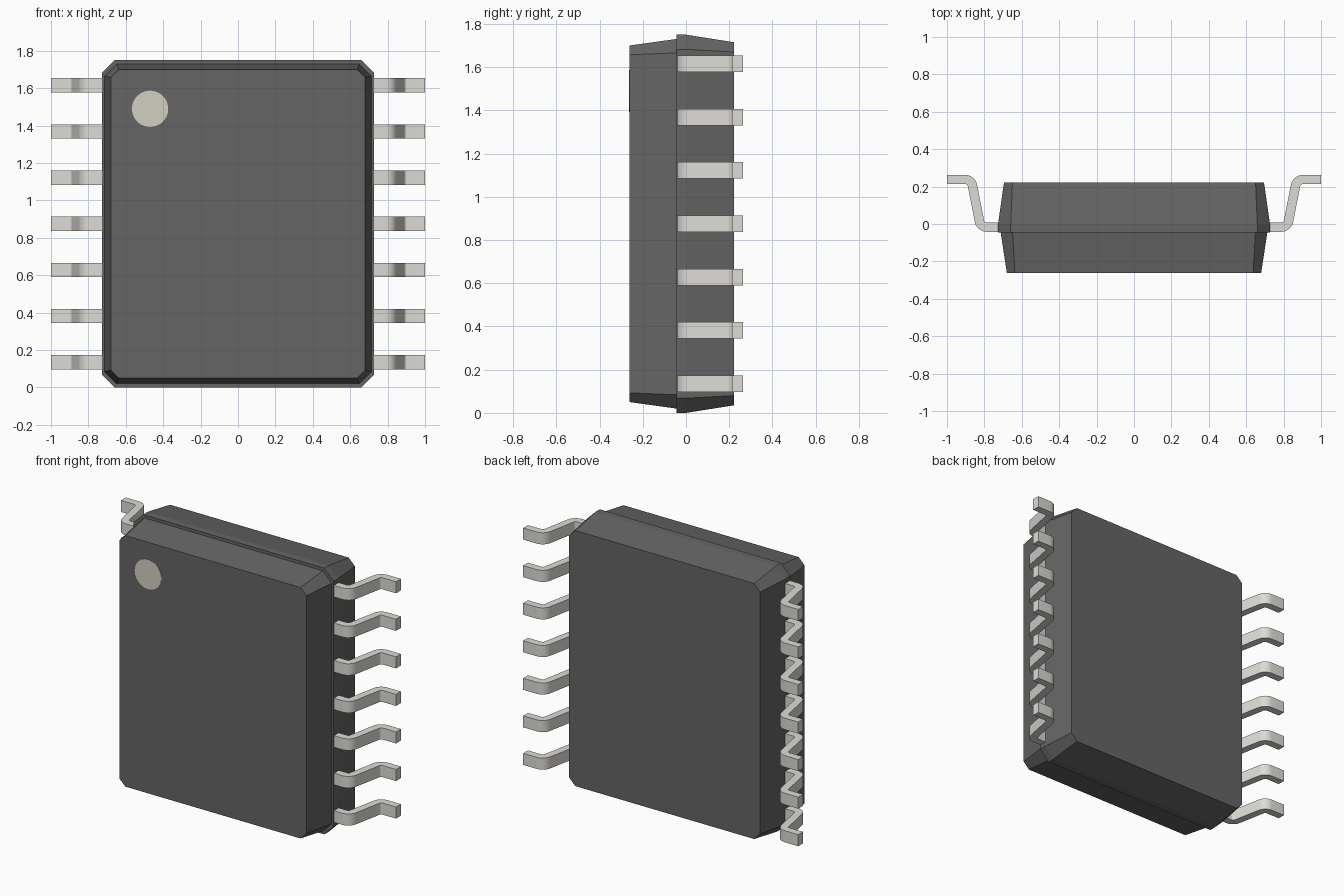
import bpy, bmesh, math
from mathutils import Vector

if "Cube" in bpy.data.objects:
    bpy.data.objects.remove(bpy.data.objects["Cube"])


def material(name, rgb):
    m = bpy.data.materials.new(name)
    m.diffuse_color = (*rgb, 1)
    m.use_nodes = True
    m.node_tree.nodes["Principled BSDF"].inputs["Base Color"].default_value = m.diffuse_color
    return m


RESIN = material("dark_resin", (0.13, 0.13, 0.13))
METAL = material("tinned_metal", (0.72, 0.71, 0.67))
MARK = material("mark_paint", (0.65, 0.62, 0.54))


def loft(name, rings, mat):
    """Closed solid skinned through equal-length rings of points."""
    bm = bmesh.new()
    loops = [[bm.verts.new(p) for p in ring] for ring in rings]
    n = len(loops[0])
    for a, b in zip(loops, loops[1:]):
        for i in range(n):
            bm.faces.new((a[i], a[(i + 1) % n], b[(i + 1) % n], b[i]))
    bm.faces.new(loops[0])
    bm.faces.new(loops[-1][::-1])
    bmesh.ops.recalc_face_normals(bm, faces=bm.faces)
    mesh = bpy.data.meshes.new(name)
    bm.to_mesh(mesh)
    bm.free()
    obj = bpy.data.objects.new(name, mesh)
    bpy.context.collection.objects.link(obj)
    mesh.materials.append(mat)
    return obj


MID = 0.875


def octagon(y, hx, hz, c):
    """Rectangle with cut corners in the plane of constant y."""
    pts = [(hx, hz - c), (hx - c, hz), (c - hx, hz), (-hx, hz - c),
           (-hx, c - hz), (c - hx, -hz), (hx - c, -hz), (hx, c - hz)]
    return [(x, y, MID + z) for x, z in pts]


# Moulded body: front half, parting ledge, back half
loft("chip_body", [octagon(-0.261, 0.68, 0.825, 0.043),
                   octagon(-0.045, 0.713, 0.855, 0.064),
                   octagon(-0.045, 0.727, 0.875, 0.068),
                   octagon(0.0, 0.727, 0.875, 0.068),
                   octagon(0.222, 0.695, 0.84, 0.045)], RESIN)

# Round orientation mark on the front face
disc = [(0.097 * math.cos(math.tau * i / 48) - 0.47,
         0.097 * math.sin(math.tau * i / 48) + 1.49) for i in range(48)]
loft("orientation_mark", [[(x, y, z) for x, z in disc] for y in (-0.263, -0.255)], MARK)


def gull_wing(half, radius=0.04, steps=6):
    """Outline of a bent strip: centre path with round bends, offset both ways."""
    path = [Vector(p) for p in ((0.65, -0.017), (0.82, -0.017), (0.87, 0.238), (1.0, 0.238))]
    left, right = [], []

    def add(p, normal):
        left.append(p + normal * half)
        right.append(p - normal * half)

    add(path[0], Vector((0, 1)))
    for a, b, c in zip(path, path[1:], path[2:]):
        d0, d1 = (b - a).normalized(), (c - b).normalized()
        a0, a1 = math.atan2(d0.y, d0.x), math.atan2(d1.y, d1.x)
        turn = math.copysign(1, a1 - a0)
        start = b - d0 * radius * math.tan(abs(a1 - a0) / 2)
        centre = start + turn * radius * Vector((-d0.y, d0.x))
        for k in range(steps + 1):
            t = a0 + (a1 - a0) * k / steps
            normal = Vector((-math.sin(t), math.cos(t)))
            add(centre - turn * radius * normal, normal)
    add(path[-1], Vector((0, 1)))
    return left + right[::-1]


# Seven leads on each side
outline = gull_wing(0.025)
leads = []
for side, label in ((-1, "left"), (1, "right")):
    for i in range(7):
        z = MID + (i - 3) * 0.2468
        rings = [[(side * p.x, p.y, z + h) for p in outline] for h in (-0.038, 0.038)]
        leads.append(loft(f"{label}_lead_{i + 1}", rings, METAL))

bpy.ops.object.select_all(action='DESELECT')
for lead in leads:
    lead.select_set(True)
bpy.context.view_layer.objects.active = leads[0]
bpy.ops.object.shade_smooth_by_angle(angle=math.radians(30))
